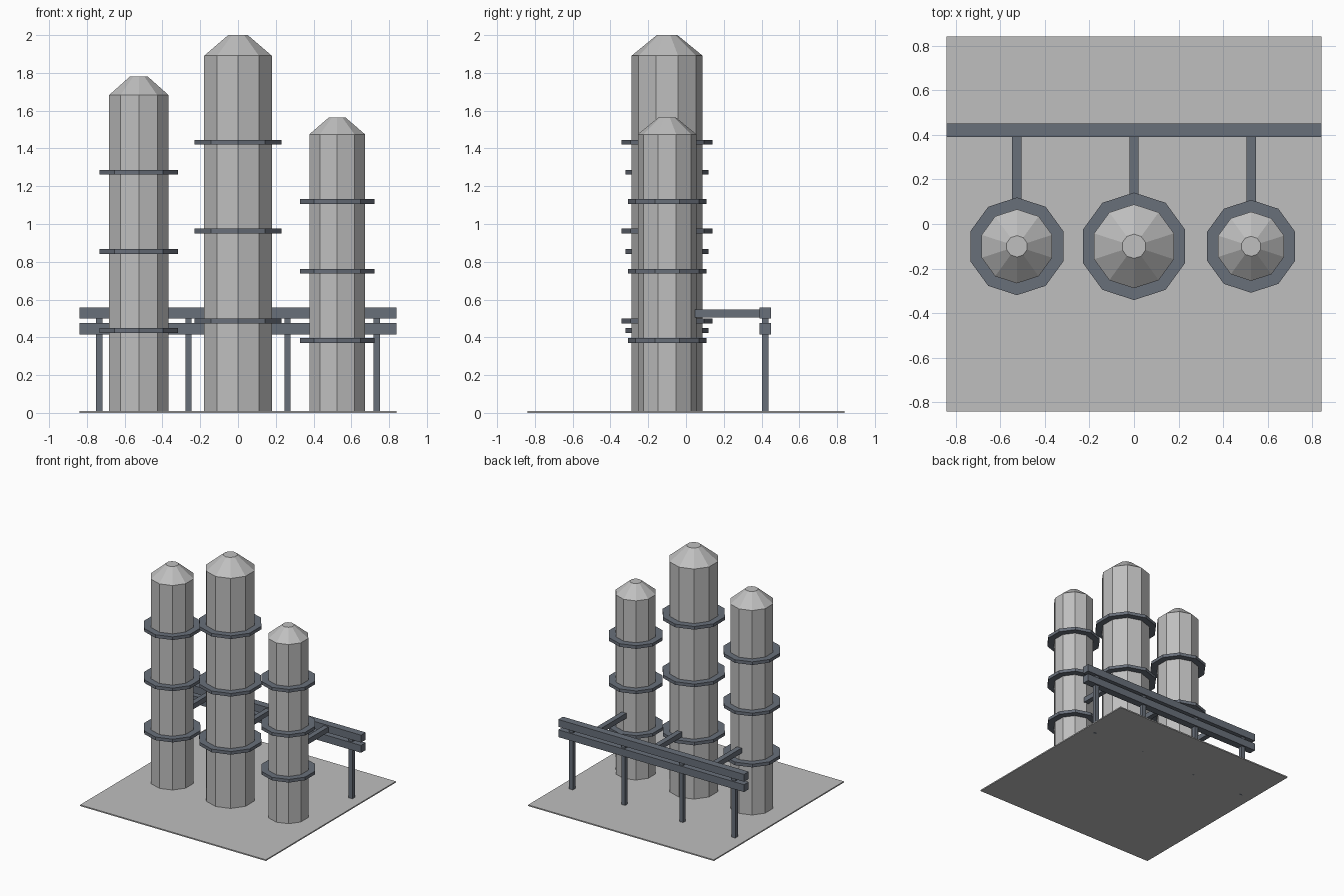
import bpy
import math

cube = bpy.data.objects.get("Cube")
if cube:
    bpy.data.objects.remove(cube, do_unlink=True)


def material(name, rgb):
    mat = bpy.data.materials.new(name)
    mat.use_nodes = True
    mat.diffuse_color = (*rgb, 1)
    mat.node_tree.nodes["Principled BSDF"].inputs["Base Color"].default_value = (*rgb, 1)
    return mat


GREY = material("light grey", (0.52, 0.52, 0.52))
STEEL = material("blue steel", (0.14, 0.16, 0.195))


def finish(obj, name, mat):
    obj.name = name
    obj.data.materials.append(mat)
    return obj


def box(name, mat, x, y, z):
    """Box from (min, max) ranges on each axis."""
    bpy.ops.mesh.primitive_cube_add(size=1, location=[sum(r) / 2 for r in (x, y, z)])
    obj = bpy.context.object
    obj.scale = [r[1] - r[0] for r in (x, y, z)]
    bpy.ops.object.transform_apply(location=False, rotation=False, scale=True)
    return finish(obj, name, mat)


def prism(name, mat, x, z0, z1, r0, r1):
    """Ten-sided prism or cone frustum with one corner towards the back."""
    bpy.ops.mesh.primitive_cone_add(vertices=SIDES, radius1=r0, radius2=r1, depth=z1 - z0,
                                    location=(x, COLUMN_Y, (z0 + z1) / 2))
    return finish(bpy.context.object, name, mat)


SIDES = 10
COLUMN_Y = -0.10
HALF = 0.84
BASE_TOP = 0.01
RACK_Y = 0.42

# Ground slab
box("ground_slab", GREY, (-HALF, HALF), (-HALF, HALF), (0, BASE_TOP))

# Columns: side, x, radius, shell top, cap top, platform heights
columns = [
    ("right", -0.525, 0.166, 1.682, 1.782, (0.437, 0.855, 1.274)),
    ("middle", 0, 0.188, 1.891, 2.0, (0.487, 0.962, 1.433)),
    ("left", 0.525, 0.155, 1.475, 1.565, (0.384, 0.75, 1.12)),
]
for side, x, r, shell_top, cap_top, platforms in columns:
    prism(f"{side}_column_shell", GREY, x, BASE_TOP, shell_top, r, r)
    prism(f"{side}_column_cap", GREY, x, shell_top, cap_top, r, r * 0.29)
    for i, z in enumerate(platforms, 1):
        prism(f"{side}_platform_{i}", STEEL, x, z - 0.013, z + 0.013, r + 0.053, r + 0.053)
    # Branch pipe back to the rack
    box(f"{side}_branch_pipe", STEEL, (x - 0.021, x + 0.021), (0, RACK_Y), (0.506, 0.548))

# Pipe rack: two long beams on four posts
for name, z in (("lower_rack_beam", 0.445), ("upper_rack_beam", 0.529)):
    box(name, STEEL, (-HALF, HALF), (RACK_Y - 0.03, RACK_Y + 0.03), (z - 0.03, z + 0.03))
for i, x in enumerate((-0.735, -0.262, 0.262, 0.735), 1):
    box(f"rack_post_{i}", STEEL, (x - 0.017, x + 0.017),
        (RACK_Y - 0.017, RACK_Y + 0.017), (0, 0.505))
